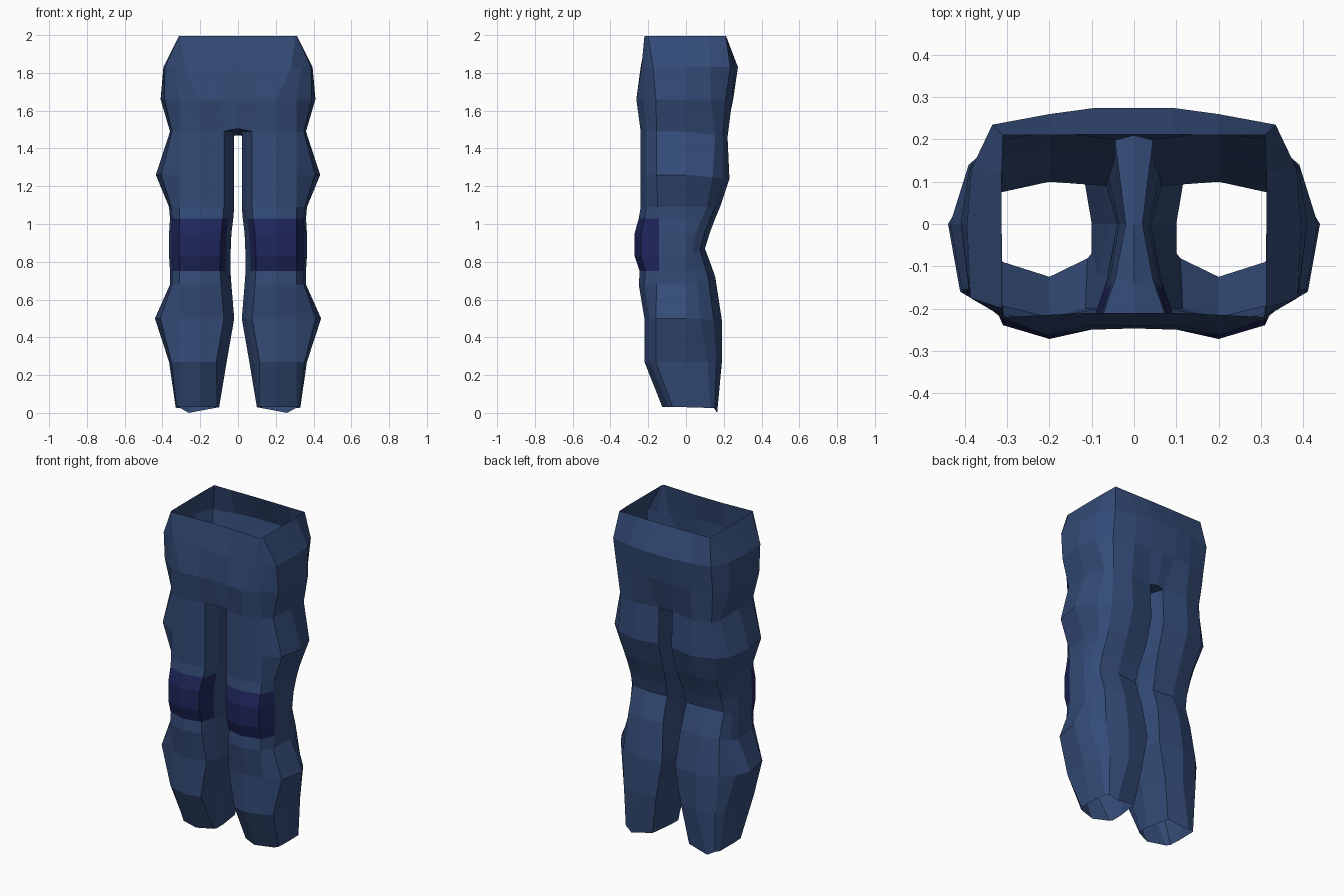
import bpy, bmesh


def material(name, rgb):
    m = bpy.data.materials.new(name)
    m.diffuse_color = (*rgb, 1)
    return m


denim = material("denim blue", (0.034, 0.071, 0.186))
patch = material("knee patch navy", (0.014, 0.020, 0.108))


def mix(a, b, t):
    return a + (b - a) * t


# Leg rings: height at front, height at back, inner x, outer x, front y, back y,
# side edge y at front, side edge y at back
LEG = [
    (1.49, 1.46, 0.02, 0.36, -0.24, 0.22, -0.155, 0.155),
    (1.26, 1.24, 0.02, 0.435, -0.24, 0.23, -0.155, 0.14),
    (1.09, 1.09, 0.02, 0.365, -0.24, 0.18, -0.15, 0.11),
    (1.03, 1.03, 0.025, 0.36, -0.25, 0.155, -0.142, 0.085),
    (0.95, 0.95, 0.035, 0.365, -0.272, 0.125, -0.142, 0.05),
    (0.83, 0.87, 0.04, 0.365, -0.272, 0.10, -0.142, 0.035),
    (0.75, 0.79, 0.04, 0.36, -0.245, 0.13, -0.142, 0.045),
    (0.68, 0.72, 0.035, 0.36, -0.25, 0.155, -0.155, 0.06),
    (0.50, 0.49, 0.02, 0.44, -0.22, 0.19, -0.16, 0.075),
    (0.27, 0.27, 0.06, 0.365, -0.22, 0.19, -0.16, 0.115),
    (0.03, 0.025, 0.10, 0.33, -0.125, 0.165, -0.07, 0.13),
]


def leg_ring(zf, zb, xi, xo, yf, yb, ysf, ysb):
    """Eleven points: inner side, around the front, outer side, back."""
    hem = zf < 0.1
    flat = [
        (xi, 0.0),
        (xi + (0.0 if hem else 0.025), 0.55 * yf),
        (xi + (0.01 if hem else 0.055), (0.65 if hem else 0.91) * yf),
        (0.20, yf),
        (0.31, (0.72 if hem else 0.88) * yf),
        (mix(0.31, xo, 0.78), ysf),
        (xo, 0.0),
        (mix(0.31, xo, 0.65), ysb),
        (mix(0.30, xo, 0.2), mix(ysb, yb, 0.62)),
        (0.20, yb),
        (xi + 0.025, 0.9 * yb),
    ]
    return [(x, y, mix(zf, zb, min(1, max(0, y / yb)))) for x, y in flat]


# Hip rings, front centre round the side to back centre
HIPS = [
    (1.995, [(0, -.21), (.1, -.21), (.305, -.22), (.311, -.212), (.312, -.2), (.313, 0),
             (.313, .12), (.31, .21), (.2, .21), (.09, .212), (0, .212)]),
    (1.83, [(0, -.24), (.1, -.24), (.28, -.236), (.335, -.205), (.387, -.175), (.395, 0),
            (.385, .13), (.335, .235), (.2, .26), (.09, .275), (0, .275)]),
    (1.66, [(0, -.247), (.1, -.25), (.205, -.263), (.31, -.225), (.39, -.16), (.41, 0),
            (.39, .13), (.33, .21), (.2, .245), (.09, .25), (0, .25)]),
]

bm = bmesh.new()

# Leg tube, open at the hem, with the heel dipping lowest
legs = [[bm.verts.new(p) for p in leg_ring(*r)] for r in LEG]
legs[-1][9].co = (0.26, 0.165, 0.0)
for i in range(len(legs) - 1):
    a, b = legs[i], legs[i + 1]
    for j in range(11):
        k = (j + 1) % 11
        f = bm.faces.new((a[j], b[j], b[k], a[k]))
        # knee patch on the front panels only
        f.material_index = 1 if 3 <= i <= 5 and 1 <= j <= 4 else 0

# Crotch centre line
top = legs[0]
cf, c1, c0, cb = [bm.verts.new(p) for p in
                  ((0, -.235, 1.505), (0, -.14, 1.505), (0, 0, 1.50), (0, .21, 1.47))]
for q in ((cf, c1, top[1], top[2]), (c1, c0, top[0], top[1]), (c0, cb, top[10], top[0])):
    bm.faces.new(q)

# Hip shell, open at the waist
hips = [[bm.verts.new((x, y, z)) for x, y in pts] for z, pts in HIPS]
hips.append([cf] + top[2:11] + [cb])
for a, b in zip(hips, hips[1:]):
    for j in range(10):
        bm.faces.new((a[j], b[j], b[j + 1], a[j + 1]))

bmesh.ops.recalc_face_normals(bm, faces=bm.faces[:])
# Make sure the open shell faces outward
bm.normal_update()
if sum(f.normal.y * f.calc_center_median().y for f in bm.faces) < 0:
    bmesh.ops.reverse_faces(bm, faces=bm.faces[:])

mesh = bpy.data.meshes.new("trousers")
bm.to_mesh(mesh)
bm.free()
mesh.materials.append(denim)
mesh.materials.append(patch)
trousers = bpy.data.objects.new("trousers", mesh)
bpy.context.collection.objects.link(trousers)

# Other half
mirror = trousers.modifiers.new("mirror", 'MIRROR')
mirror.use_axis[0] = True
mirror.use_clip = True
mirror.merge_threshold = 0.0005
